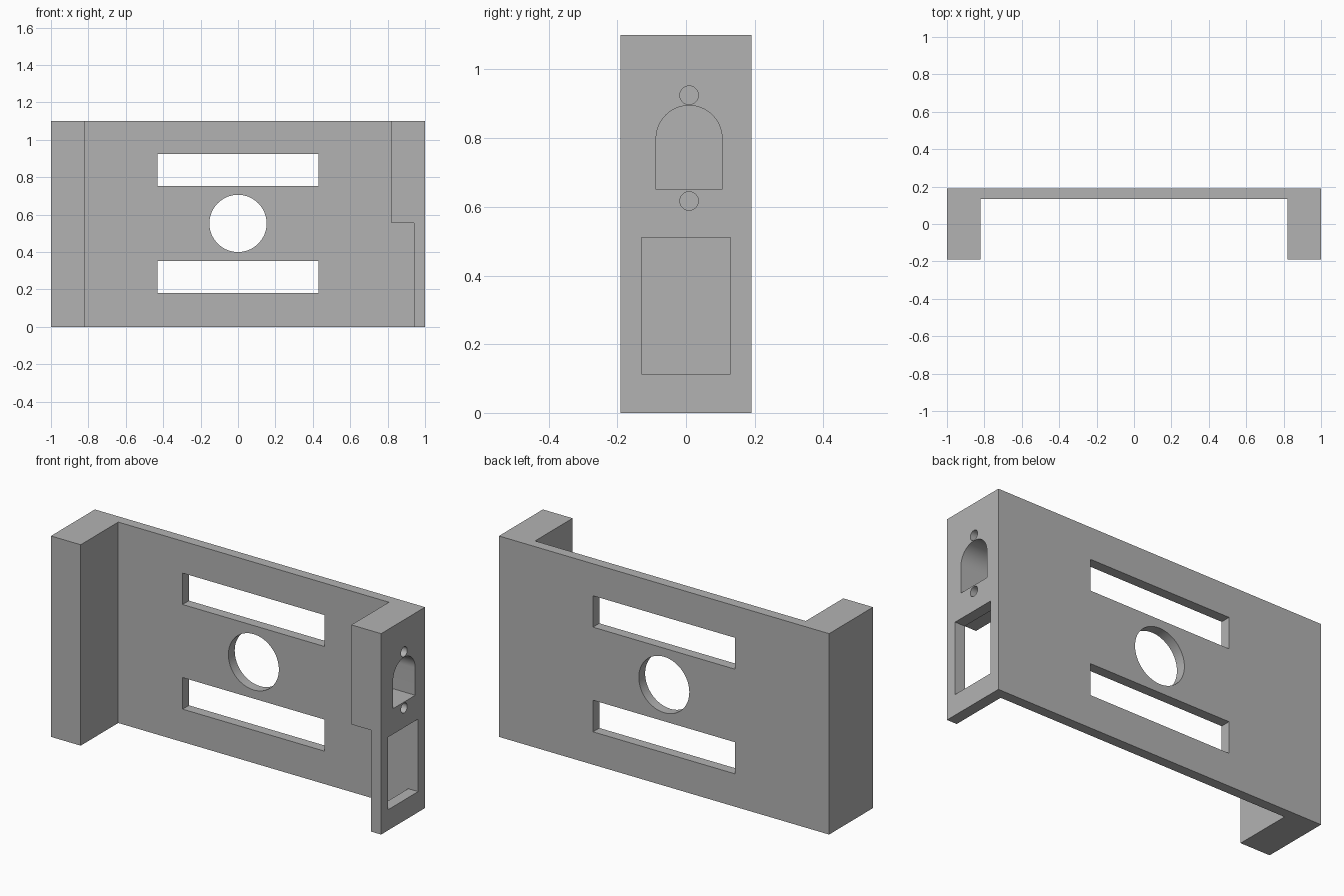
import bpy
import bmesh
from math import cos, sin, pi
from mathutils import Vector

if "Cube" in bpy.data.objects:
    bpy.data.objects.remove(bpy.data.objects["Cube"], do_unlink=True)

grey = bpy.data.materials.new("plain grey")
grey.use_nodes = True
colour = (0.45, 0.45, 0.45, 1)
grey.diffuse_color = colour
grey.node_tree.nodes["Principled BSDF"].inputs["Base Color"].default_value = colour


def prism(name, outline, axis, start, end):
    """Extrude a 2D outline along the x, y or z axis."""
    def place(a, b):
        return {"x": (start, a, b), "y": (a, start, b), "z": (a, b, start)}[axis]
    bm = bmesh.new()
    face = bm.faces.new([bm.verts.new(place(a, b)) for a, b in outline])
    step = Vector([end - start if axis == k else 0 for k in "xyz"])
    result = bmesh.ops.extrude_face_region(bm, geom=[face])
    moved = [g for g in result["geom"] if isinstance(g, bmesh.types.BMVert)]
    bmesh.ops.translate(bm, verts=moved, vec=step)
    bmesh.ops.recalc_face_normals(bm, faces=bm.faces)
    mesh = bpy.data.meshes.new(name)
    bm.to_mesh(mesh)
    bm.free()
    mesh.materials.append(grey)
    obj = bpy.data.objects.new(name, mesh)
    bpy.context.collection.objects.link(obj)
    return obj


def rect(a0, a1, b0, b1):
    return [(a0, b0), (a1, b0), (a1, b1), (a0, b1)]


def arc(a, b, r, turn=2 * pi, n=64):
    count = n if turn == 2 * pi else n + 1
    return [(a + r * cos(turn * i / n), b + r * sin(turn * i / n)) for i in range(count)]


# U-shaped body: back plate with a pillar at each end
HEIGHT, BACK, PLATE, INNER = 1.1, 0.19, 0.135, 0.82
half = [(INNER, PLATE), (INNER, -BACK), (1, -BACK), (1, BACK)]
plan = half + [(-x, y) for x, y in reversed(half)]
body = prism("bracket_body", plan, "z", 0, HEIGHT)

# Openings through the back plate
cutters = [prism("plate_slot", rect(-0.43, 0.43, low, high), "y", 0, 0.4)
           for low, high in ((0.18, 0.353), (0.753, 0.925))]
cutters.append(prism("round_hole", arc(0, 0.553, 0.153), "y", 0, 0.4))

# Left pillar: thinned lower half, window, arched socket and screw holes
cutters.append(prism("pillar_relief", rect(0.7, 0.94, -0.3, PLATE), "z", -0.1, 0.555))
cutters.append(prism("window", rect(-0.13, 0.13, 0.113, 0.51), "x", 0.9, 1.1))
arch = [(-0.087, 0.65), (0.105, 0.65)] + arc(0.009, 0.799, 0.096, pi, 32)
cutters.append(prism("arched_socket", arch, "x", 0.7, 1.1))
for z in (0.925, 0.617):
    cutters.append(prism("screw_hole", arc(0.009, z, 0.027, n=32), "x", 0.7, 1.1))

bpy.context.view_layer.objects.active = body
body.select_set(True)
for cutter in cutters:
    cutter.hide_render = True
    cut = body.modifiers.new(cutter.name, "BOOLEAN")
    cut.operation = "DIFFERENCE"
    cut.solver = "EXACT"
    cut.object = cutter
    bpy.ops.object.modifier_apply(modifier=cut.name)
    bpy.data.objects.remove(cutter, do_unlink=True)

bpy.ops.object.shade_smooth_by_angle(angle=pi / 6)
